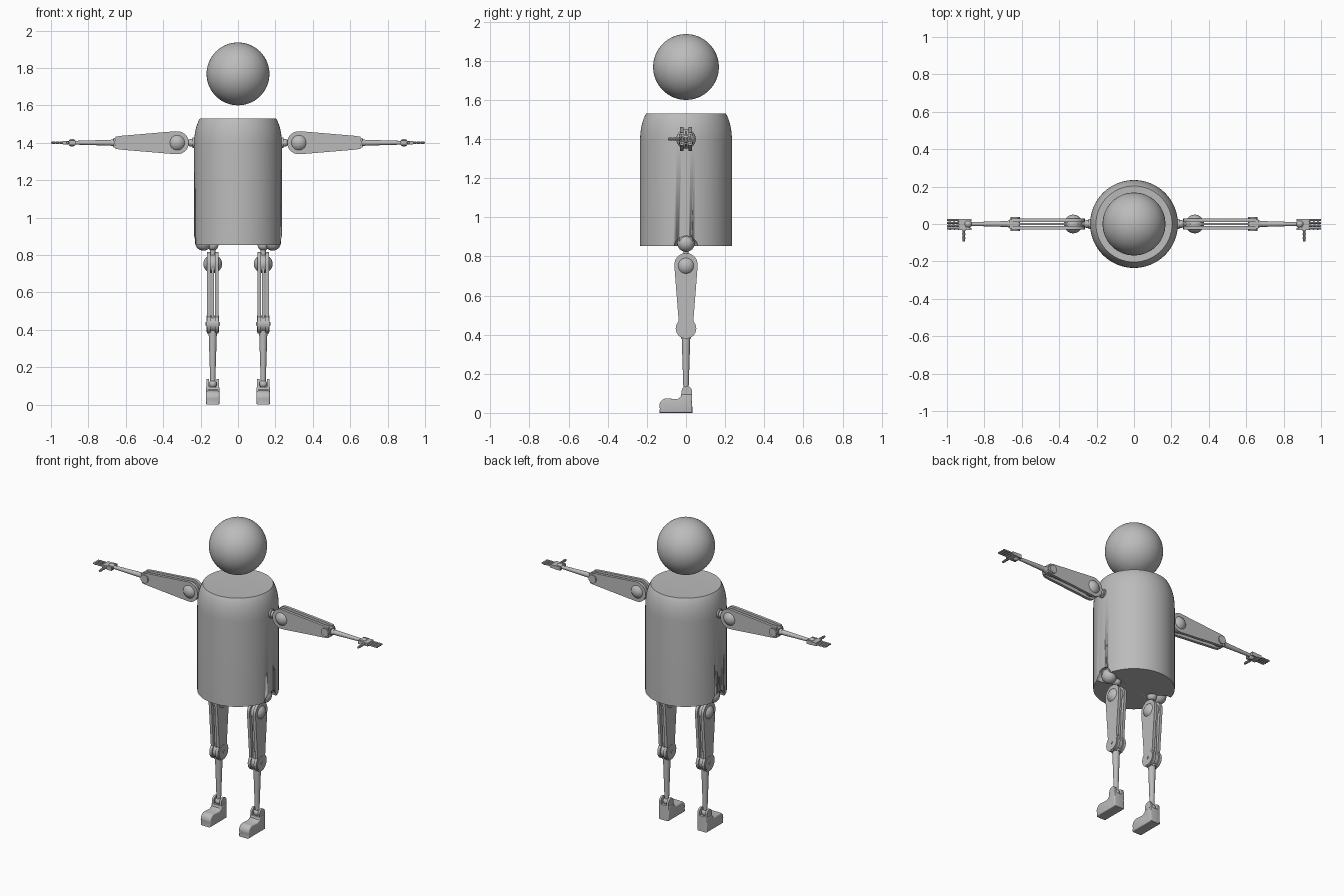
import bpy, bmesh, math
from mathutils import Vector, Matrix

cube = bpy.data.objects.get("Cube")
if cube:
    bpy.data.objects.remove(cube)

GREY = (0.5, 0.5, 0.5, 1)
grey = bpy.data.materials.new("plain grey")
grey.use_nodes = True
grey.diffuse_color = GREY
grey.node_tree.nodes["Principled BSDF"].inputs["Base Color"].default_value = GREY


def finish(name, bm, mirror=True):
    """Make the object, plus a mirrored twin on the right side."""
    bmesh.ops.recalc_face_normals(bm, faces=bm.faces)
    mesh = bpy.data.meshes.new(name)
    bm.to_mesh(mesh)
    bm.free()
    mesh.materials.append(grey)
    obj = bpy.data.objects.new("left_" + name if mirror else name, mesh)
    bpy.context.collection.objects.link(obj)
    bpy.ops.object.select_all(action="DESELECT")
    obj.select_set(True)
    bpy.context.view_layer.objects.active = obj
    bpy.ops.object.shade_smooth_by_angle(angle=math.radians(35))
    if mirror:
        twin = mesh.copy()
        twin.transform(Matrix.Scale(-1, 4, (1, 0, 0)))
        twin.flip_normals()
        bpy.context.collection.objects.link(bpy.data.objects.new("right_" + name, twin))
    return obj


def ball(name, loc, r, mirror=True, segments=32):
    bm = bmesh.new()
    bmesh.ops.create_uvsphere(bm, u_segments=segments, v_segments=segments // 2, radius=r,
                              matrix=Matrix.Translation(loc))
    return finish(name, bm, mirror)


def rod(name, a, b, r1, r2=None, segments=20):
    a, b = Vector(a), Vector(b)
    turn = (b - a).to_track_quat("Z", "Y").to_matrix().to_4x4()
    bm = bmesh.new()
    bmesh.ops.create_cone(bm, cap_ends=True, segments=segments, radius1=r1,
                          radius2=r1 if r2 is None else r2, depth=(b - a).length,
                          matrix=Matrix.Translation((a + b) / 2) @ turn)
    return finish(name, bm)


def prism(name, outline, axis, lo, hi, bevel=0):
    """Extrude an outline of (x or y, z) points along the other flat axis."""
    def place(u, z, d):
        return (d, u, z) if axis == "x" else (u, d, z)
    bm = bmesh.new()
    face = bm.faces.new([bm.verts.new(place(u, z, lo)) for u, z in outline])
    grown = bmesh.ops.extrude_face_region(bm, geom=[face])["geom"]
    bmesh.ops.translate(bm, vec=place(0, 0, hi - lo),
                        verts=[v for v in grown if isinstance(v, bmesh.types.BMVert)])
    if bevel:
        rim = [e for e in bm.edges if abs(place(*[0, 0, 1])[0] * (e.verts[0].co.x - e.verts[1].co.x)
               + place(0, 0, 1)[1] * (e.verts[0].co.y - e.verts[1].co.y)) < 1e-5]
        bmesh.ops.bevel(bm, geom=rim, offset=bevel, segments=3, affect="EDGES", profile=0.5)
    return finish(name, bm)


def box(name, loc, size):
    bm = bmesh.new()
    bmesh.ops.create_cube(bm, size=1, matrix=Matrix.Translation(loc) @ Matrix.Diagonal((*size, 1)))
    return finish(name, bm)


def arc(cx, cz, r, start, end, steps=12):
    angles = [math.radians(start + (end - start) * i / steps) for i in range(steps + 1)]
    return [(cx + r * math.cos(a), cz + r * math.sin(a)) for a in angles]


# Head
ball("head", (0, 0, 1.768), 0.168, mirror=False, segments=64)

# Torso: turned profile with a rounded shoulder and flat ends
shoulder = [(0.168 + 0.067 * math.cos(t), 1.39 + 0.165 * math.sin(t))
            for t in [math.radians(58 * i / 8) for i in range(9)]]
profile = [(0, 0.853), (0.235, 0.853)] + shoulder + [(0.168, 1.528), (0, 1.528)]
bm = bmesh.new()
points = [bm.verts.new((x, 0, z)) for x, z in profile]
edges = [bm.edges.new(pair) for pair in zip(points, points[1:])]
bmesh.ops.spin(bm, geom=points + edges, cent=(0, 0, 0), axis=(0, 0, 1),
               angle=math.tau, steps=64)
bmesh.ops.remove_doubles(bm, verts=bm.verts, dist=1e-4)
torso = finish("torso", bm, mirror=False)

# Hip notches cut from both sides of the torso
bm = bmesh.new()
for side in (-1, 1):
    bmesh.ops.create_uvsphere(bm, u_segments=32, v_segments=16, radius=0.062,
                              matrix=Matrix.Translation((side * 0.215, 0, 0.845)))
cutter = finish("hip_notch_cutter", bm, mirror=False)
cutter.hide_render = True
cutter.hide_set(True)
notch = torso.modifiers.new("hip notches", "BOOLEAN")
notch.operation = "DIFFERENCE"
notch.object = cutter

# Shoulder joint
AZ = 1.40
rod("shoulder_socket", (0.2, 0, AZ), (0.243, 0, AZ), 0.028)
ball("shoulder_joint", (0.25, 0, AZ), 0.021)
rod("shoulder_pin", (0.25, 0, AZ), (0.3, 0, AZ), 0.012)

# Upper arm: two tapered plates gripping a ball, with a thin core between
arm_plate = arc(0.325, AZ, 0.062, 82, 278) + [(0.625, AZ - 0.037), (0.655, AZ - 0.032),
                                             (0.655, AZ + 0.032), (0.625, AZ + 0.037)]
arm_core = [(0.3, AZ - 0.045), (0.63, AZ - 0.025), (0.63, AZ + 0.025), (0.3, AZ + 0.045)]
for name, s in (("front", -1), ("back", 1)):
    prism("upper_arm_plate_" + name, arm_plate, "y", s * 0.012, s * 0.03)
prism("upper_arm_core", arm_core, "y", -0.006, 0.006)
ball("upper_arm_ball", (0.325, 0, AZ), 0.05)

# Elbow and forearm
rod("elbow_hub", (0.635, -0.037, AZ), (0.635, 0.037, AZ), 0.026)
box("elbow_block", (0.64, 0, AZ), (0.05, 0.05, 0.05))
rod("elbow_collar", (0.655, 0, AZ), (0.68, 0, AZ), 0.022, 0.016)
rod("forearm", (0.67, 0, AZ), (0.875, 0, AZ), 0.016, 0.01)

# Wrist and hand
rod("wrist", (0.89, -0.028, AZ), (0.89, 0.024, AZ), 0.012)
ball("wrist_ball", (0.887, 0, AZ), 0.021, segments=20)
for y in (-0.026, 0.022):
    box("wrist_fork", (0.885, y, AZ), (0.035, 0.01, 0.024))
box("palm", (0.917, -0.002, AZ), (0.036, 0.06, 0.02))
for i in range(4):
    y = -0.0245 + i * 0.015
    for j in range(3):
        x = 0.935 + j * 0.022
        rod("finger_segment", (x, y, AZ), (x + 0.021, y, AZ), 0.0068, 0.005, 8)
for j in range(3):
    y = -0.03 - j * 0.021
    rod("thumb_segment", (0.91, y, AZ), (0.91, y - 0.021, AZ), 0.009, 0.006, 8)

# Hip joint
LX = 0.135
ball("hip_cap", (0.185, 0, 0.868), 0.045)
rod("hip_disc", (0.17, 0, 0.88), (0.215, 0, 0.88), 0.035)
ball("hip_joint", (LX, 0, 0.853), 0.03)
rod("hip_pin", (LX, 0, 0.76), (LX, 0, 0.85), 0.014)

# Thigh: two tapered plates with a rounded knee end, gripping a ball
leg_plate = arc(0, 0.757, 0.06, -8, 188) + arc(0, 0.432, 0.053, 135, 405)
leg_core = [(-0.045, 0.77), (-0.03, 0.44), (0.03, 0.44), (0.045, 0.77)]
for name, s in (("inner", -1), ("outer", 1)):
    prism("thigh_plate_" + name, leg_plate, "x", LX + s * 0.012, LX + s * 0.03)
prism("thigh_core", leg_core, "x", LX - 0.006, LX + 0.006)
ball("thigh_ball", (LX, 0, 0.752), 0.05)

# Knee and shin
rod("knee_hub", (LX - 0.034, 0, 0.432), (LX + 0.034, 0, 0.432), 0.045)
rod("knee_pin", (LX - 0.038, 0, 0.432), (LX + 0.038, 0, 0.432), 0.009)
rod("knee_collar", (LX, 0, 0.38), (LX, 0, 0.41), 0.026)
rod("shin", (LX, 0, 0.385), (LX, 0, 0.11), 0.022, 0.013)

# Ankle and boot
ball("ankle_ball", (LX, 0, 0.11), 0.022, segments=20)
for s in (-1, 1):
    prism("ankle_fork", arc(0.004, 0.112, 0.026, 0, 180) + [(-0.022, 0.06), (0.03, 0.06)],
          "x", LX + s * 0.02, LX + s * 0.033)
boot = (arc(-0.098, 0.036, 0.038, 200, 90, 8) + [(-0.045, 0.07), (-0.028, 0.08), (-0.024, 0.095),
        (0.03, 0.095), (0.033, 0.0), (-0.136, 0.0)])
prism("boot", boot, "x", LX - 0.036, LX + 0.036, bevel=0.008)
